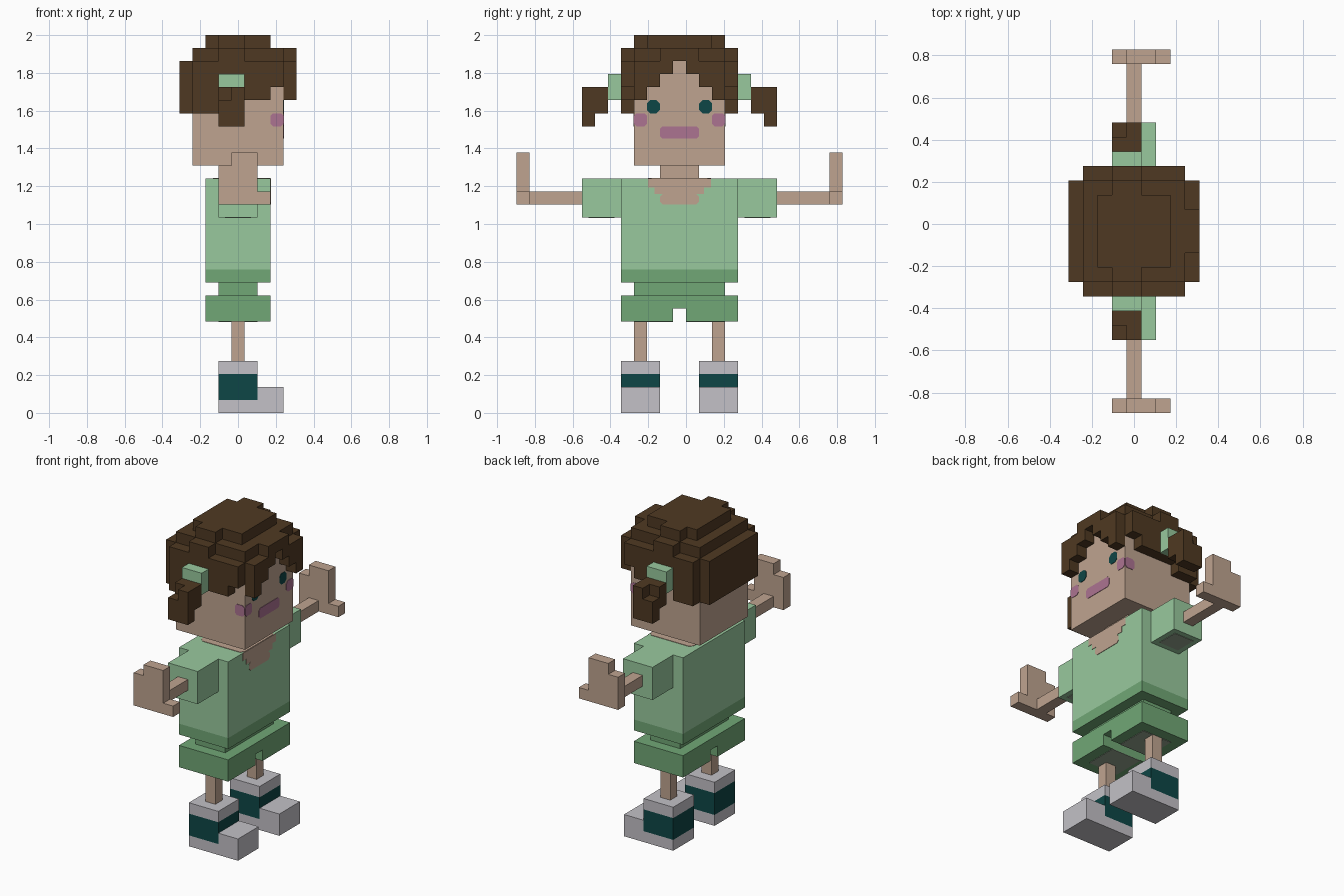
import bpy, bmesh

if "Cube" in bpy.data.objects:
    bpy.data.objects.remove(bpy.data.objects["Cube"])

V = 2 / 29  # edge length of one block; the figure is 9 x 26 x 29 blocks


def mat(name, r, g, b):
    m = bpy.data.materials.new(name)
    lin = [(c / 255 / 12.92) if c < 11 else ((c / 255 + 0.055) / 1.055) ** 2.4 for c in (r, g, b)]
    m.diffuse_color = (*lin, 1)
    m.use_nodes = True
    m.node_tree.nodes["Principled BSDF"].inputs["Base Color"].default_value = m.diffuse_color
    return m


SKIN = mat("skin", 191, 164, 144)
HAIR = mat("brown_hair", 79, 57, 34)
LIGHT = mat("light_green", 153, 201, 158)
MID = mat("mid_green", 113, 167, 118)
TEAL = mat("dark_teal", 13, 70, 70)
GREY = mat("pale_grey", 195, 193, 199)
MAUVE = mat("mauve", 172, 115, 145)
SAGE = mat("grey_sage", 150, 165, 145)


def pos(i, j, k):
    return ((i - 4.5) * V, (j - 13) * V, k * V)


def finish(bm, name, material):
    bmesh.ops.recalc_face_normals(bm, faces=bm.faces)
    me = bpy.data.meshes.new(name)
    bm.to_mesh(me)
    bm.free()
    me.materials.append(material)
    ob = bpy.data.objects.new(name, me)
    bpy.context.collection.objects.link(ob)


def flip(b):
    """Mirror a block range across the body's middle plane."""
    return (b[0], b[1], 25 - b[3], 25 - b[2], b[4], b[5])


def blocks(name, material, *boxes):
    """Union of block ranges (i0, i1, j0, j1, k0, k1); only outer faces are made."""
    cells = {(i, j, k) for b in boxes for i in range(b[0], b[1])
             for j in range(b[2], b[3]) for k in range(b[4], b[5])}
    bm = bmesh.new()
    verts = {}
    for c in sorted(cells):
        for ax in range(3):
            for s in (0, 1):
                n = list(c)
                n[ax] += 2 * s - 1
                if tuple(n) in cells:
                    continue
                u, w = (ax + 1) % 3, (ax + 2) % 3
                ring = []
                for du, dw in ((0, 0), (1, 0), (1, 1), (0, 1)):
                    p = list(c)
                    p[ax] += s
                    p[u] += du
                    p[w] += dw
                    p = tuple(p)
                    if p not in verts:
                        verts[p] = bm.verts.new(pos(*p))
                    ring.append(verts[p])
                if s == 0:
                    ring.reverse()
                bm.faces.new(ring)
    bmesh.ops.dissolve_limit(bm, angle_limit=0.01, verts=bm.verts, edges=bm.edges)
    finish(bm, name, material)


def pair(name, material, *boxes):
    blocks("left_" + name, material, *boxes)
    blocks("right_" + name, material, *[flip(b) for b in boxes])


def plate(name, material, axis, at, a0, a1, b0, b1, cut=0.0, side=1):
    """Thin painted patch with cut corners, lying on a plane across the axis."""
    pts = [(a0 + cut, b0), (a1 - cut, b0), (a1, b0 + cut), (a1, b1 - cut),
           (a1 - cut, b1), (a0 + cut, b1), (a0, b1 - cut), (a0, b0 + cut)]
    if cut == 0:
        pts = pts[0::2]
    bm = bmesh.new()
    loops = []
    for d in (-0.03, 0.04):
        row = []
        for a, b in pts:
            p = [a, b]
            p.insert(axis, at + side * d)
            row.append(bm.verts.new(pos(*p)))
        loops.append(row)
    bm.faces.new(loops[0])
    bm.faces.new(loops[1])
    n = len(pts)
    for q in range(n):
        bm.faces.new((loops[0][q], loops[0][(q + 1) % n], loops[1][(q + 1) % n], loops[1][q]))
    finish(bm, name, material)


# Shoes with teal band, and legs
pair("shoe_sole", GREY, (3, 6, 8, 11, 0, 1), (6, 8, 8, 11, 0, 2))
pair("shoe_band", TEAL, (3, 6, 8, 11, 1, 3))
pair("shoe_cuff", GREY, (3, 6, 8, 11, 3, 4))
pair("leg", SKIN, (4, 5, 9, 10, 4, 7))

# Shorts and waist
blocks("shorts", MID, (2, 7, 8, 12, 7, 8), (2, 7, 13, 17, 7, 8), (2, 7, 8, 17, 8, 9),
       (3, 6, 9, 16, 9, 10))

# Shirt, hem and sleeves
blocks("shirt_hem", MID, (2, 7, 8, 17, 10, 11))
blocks("shirt", LIGHT, (2, 7, 8, 17, 11, 18), (3, 6, 5, 8, 15, 18), (3, 6, 17, 20, 15, 18))

# Shaded openings under shorts and sleeves
for s, (a, b, c, d) in {"left": (9, 12, 5.5, 7.5), "right": (13, 16, 17.5, 19.5)}.items():
    plate(s + "_shorts_opening", SAGE, 2, 7, 3, 6, a, b, 0, -1)
    plate(s + "_sleeve_opening", SAGE, 2, 15, 3.5, 5.5, c, d, 0, -1)

# Arms and hands
pair("arm", SKIN, (4, 5, 1, 5, 16, 17))
pair("hand", SKIN, (3, 6, 0, 1, 16, 19), (4, 6, 0, 1, 19, 20), (6, 7, 0, 1, 16, 17))

# Neck, head and painted neckline
blocks("neck", SKIN, (3, 6, 11, 14, 18, 19))
blocks("head", SKIN, (1, 8, 9, 16, 19, 27))
plate("neckline_top", SKIN, 2, 18, 2.6, 7, 10.1, 14.9, 0.3)
plate("neckline_front_upper", SKIN, 0, 7, 10.1, 14.9, 17.3, 18)
plate("neckline_front_middle", SKIN, 0, 7, 10.6, 14.4, 16.8, 17.3)
plate("neckline_front_lower", SKIN, 0, 7, 11, 14, 16, 16.8, 0.2)

# Face
plate("mouth", MAUVE, 0, 8, 11, 14, 21.05, 22, 0.2)
for s, e, c, y, d in (("left", 10, 9, 9, -1), ("right", 14, 15, 16, 1)):
    plate(s + "_eye", TEAL, 0, 8, e, e + 1, 23, 24, 0.25)
    plate(s + "_cheek_front", MAUVE, 0, 8, c, c + 1, 22, 23, 0.2)
    plate(s + "_cheek_side", MAUVE, 1, y, 7, 8, 22, 23, 0.2, d)

# Hair: crown, back panel, stepped fringe and sides
half = [(8, 9, 9, 10, 24, 27), (8, 9, 10, 11, 25, 27), (8, 9, 11, 12, 26, 28),
        (1, 3, 8, 9, 23, 27), (3, 7, 8, 9, 24, 27), (7, 8, 8, 9, 25, 27),
        (3, 5, 8, 9, 27, 28)]
blocks("hair", HAIR, (2, 7, 10, 15, 28, 29), (3, 5, 9, 16, 28, 29), (1, 8, 9, 16, 27, 28),
       (0, 1, 9, 16, 23, 27), (8, 9, 12, 13, 27, 28), *half, *[flip(b) for b in half])

# Bunches with green ties
pair("hair_tie", LIGHT, (3, 5, 7, 8, 24, 26))
pair("hair_bunch", HAIR, (3, 5, 6, 7, 23, 25), (4, 5, 5, 6, 22, 25), (3, 4, 5, 6, 22, 24))
